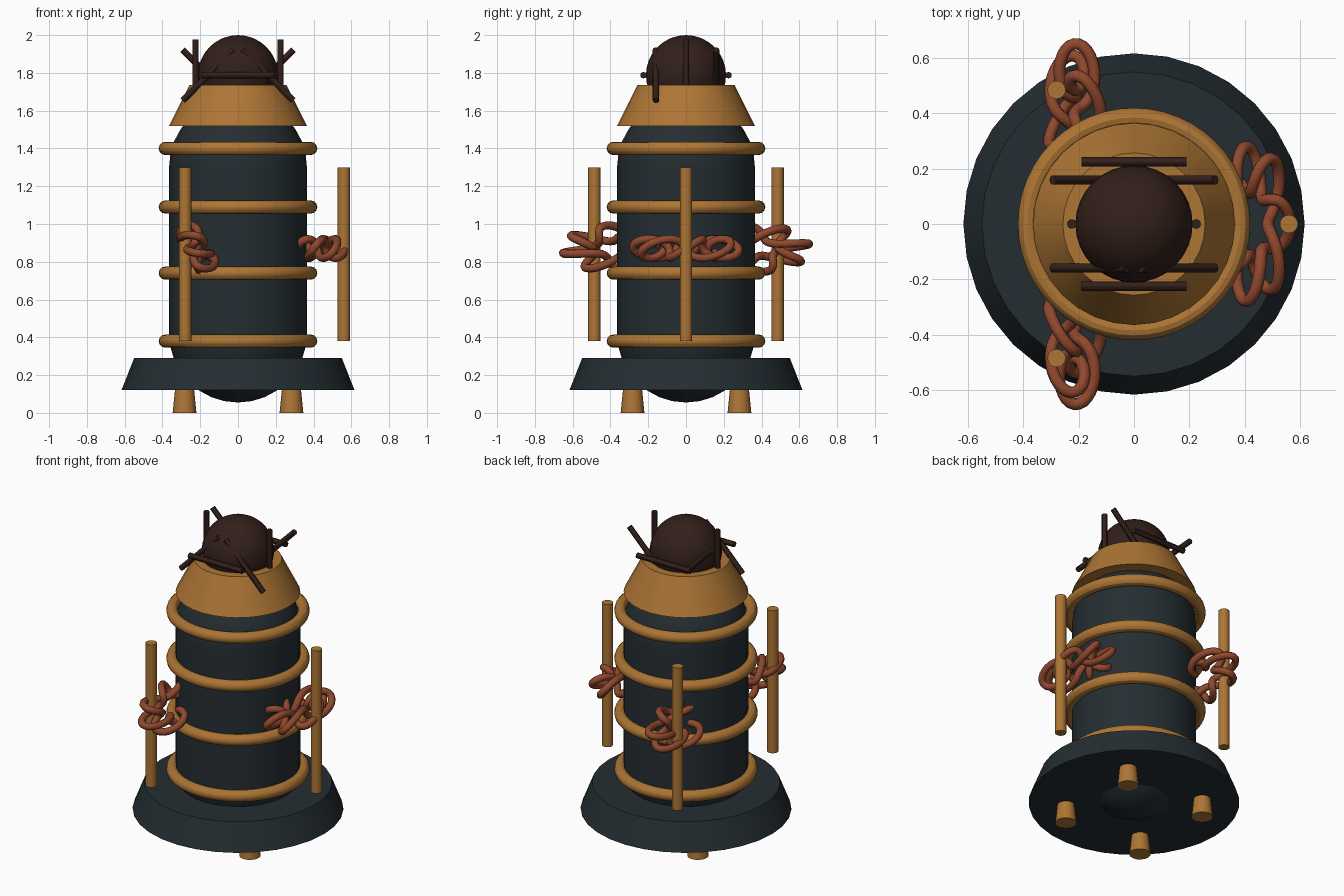
import bpy, math
from math import sin, cos, pi, tau, radians

if "Cube" in bpy.data.objects:
    bpy.data.objects.remove(bpy.data.objects["Cube"])


def material(name, rgb):
    m = bpy.data.materials.new(name)
    m.diffuse_color = (*rgb, 1)
    m.use_nodes = True
    m.node_tree.nodes["Principled BSDF"].inputs["Base Color"].default_value = m.diffuse_color
    return m


IRON = material("dark_iron", (0.018, 0.027, 0.032))
BRASS = material("brass", (0.42, 0.18, 0.035))
RUST = material("rust", (0.28, 0.065, 0.027))
SOOT = material("soot", (0.032, 0.014, 0.010))


def finish(name, mat, smooth=True):
    ob = bpy.context.object
    ob.name = name
    ob.data.materials.append(mat)
    if smooth:
        bpy.ops.object.shade_smooth_by_angle(angle=radians(30))
    return ob


def cone(name, mat, r1, r2, z1, z2, x=0, y=0, verts=32):
    bpy.ops.mesh.primitive_cone_add(vertices=verts, radius1=r1, radius2=r2,
                                    depth=z2 - z1, location=(x, y, (z1 + z2) / 2))
    return finish(name, mat)


def ball(name, mat, r, z):
    bpy.ops.mesh.primitive_uv_sphere_add(segments=32, ring_count=16, radius=r, location=(0, 0, z))
    return finish(name, mat)


# Tank: cylinder with domed ends
cone("tank_body", IRON, 0.365, 0.365, 0.42, 1.30)
ball("tank_bottom_dome", IRON, 0.365, 0.42)
ball("tank_top_dome", IRON, 0.365, 1.30)

# Flared base, neck collar and head
cone("base_skirt", IRON, 0.617, 0.55, 0.12, 0.29)
cone("neck_collar", BRASS, 0.365, 0.257, 1.52, 1.735)
ball("head_ball", SOOT, 0.212, 1.788)

# Hoops around the tank
for i, z in enumerate((0.38, 0.74, 1.09, 1.40)):
    bpy.ops.mesh.primitive_torus_add(major_radius=0.385, minor_radius=0.035, major_segments=48,
                                     minor_segments=12, location=(0, 0, z))
    finish(f"hoop_{i}", BRASS)

# Feet
for sx in (-1, 1):
    for sy in (-1, 1):
        cone("foot", BRASS, 0.063, 0.05, 0, 0.13, 0.283 * sx, 0.283 * sy, 16)

# Sticks around the head, each one tilted further about the y axis
for i in range(8):
    a = i * tau / 8
    bpy.ops.mesh.primitive_cylinder_add(vertices=12, radius=0.017, depth=0.38, rotation=(0, a, 0),
                                        location=(0.225 * cos(a), 0.225 * sin(a), 1.788))
    finish(f"head_stick_{i}", SOOT)


# Knotted coil: closed torus-knot curve, flattened
def knot(name, loc, tilt, turns=2, lobes=7, R=0.20, r=0.085, n=168):
    cu = bpy.data.curves.new(name, 'CURVE')
    cu.dimensions = '3D'
    cu.bevel_depth = 0.022
    cu.bevel_resolution = 2
    sp = cu.splines.new('POLY')
    sp.points.add(n - 1)
    for k, p in enumerate(sp.points):
        t = tau * k / n
        d = R + r * cos(lobes * t)
        p.co = (0.47 * d * cos(turns * t), d * sin(turns * t), 0.05 * sin(lobes * t), 1)
    sp.use_cyclic_u = True
    ob = bpy.data.objects.new(name, cu)
    bpy.context.collection.objects.link(ob)
    ob.location, ob.rotation_euler = loc, (0, tilt, 0)
    cu.materials.append(RUST)
    sp.use_smooth = True


# Three rods with a knotted coil beside each
for i in range(3):
    a = i * tau / 3
    cone(f"side_rod_{i}", BRASS, 0.033, 0.033, 0.38, 1.30, 0.56 * cos(a), 0.56 * sin(a), 16)
    knot(f"coil_{i}", (0.43 * cos(a), 0.43 * sin(a), 0.87), a)
